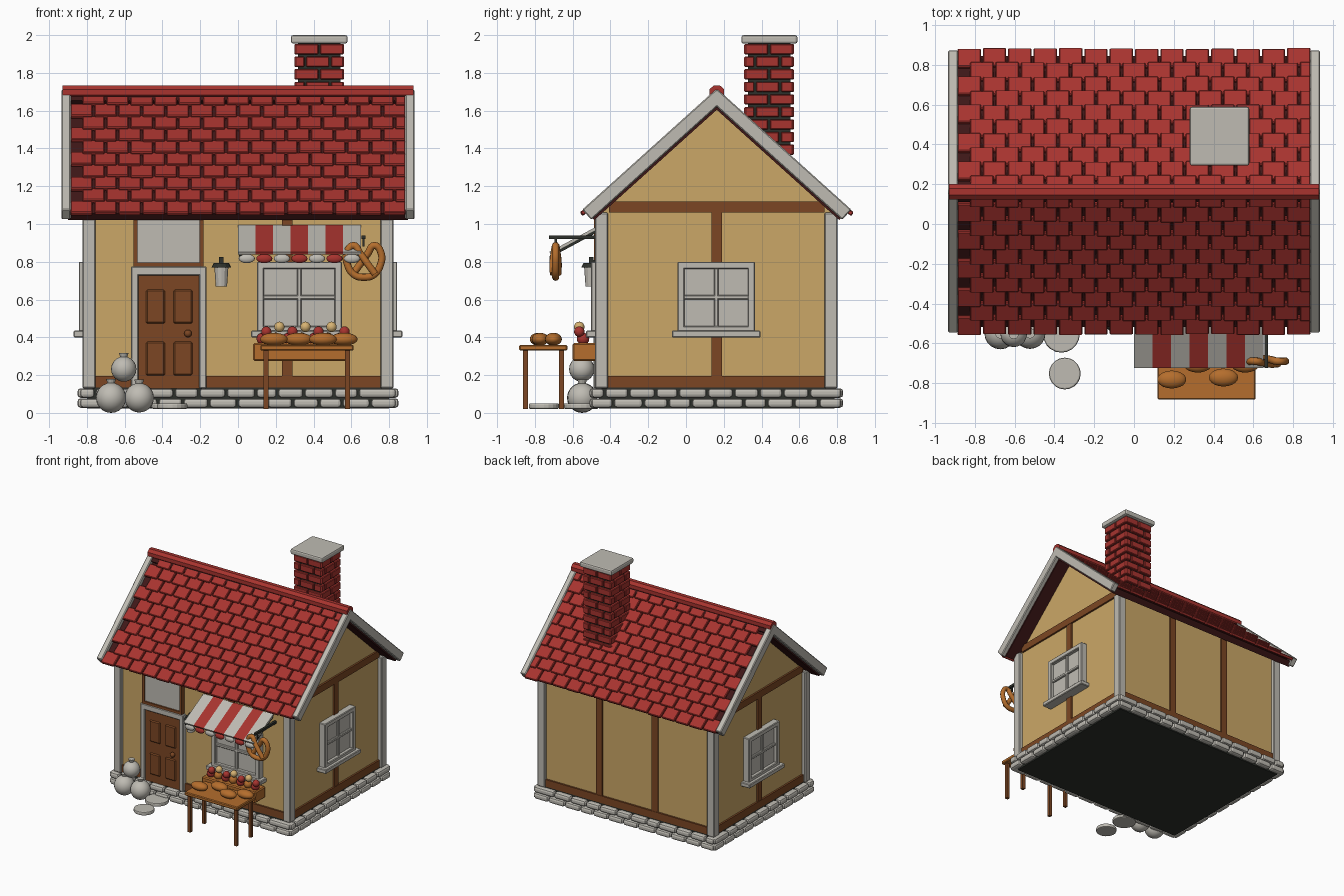
import bpy, bmesh, math, random
from mathutils import Matrix, Vector

if "Cube" in bpy.data.objects:
    bpy.data.objects.remove(bpy.data.objects["Cube"])
random.seed(4)
T, R = Matrix.Translation, Matrix.Rotation

def mat(name, r, g, b):
    m = bpy.data.materials.new(name)
    m.diffuse_color = (r, g, b, 1)
    m.use_nodes = True
    m.node_tree.nodes["Principled BSDF"].inputs["Base Color"].default_value = m.diffuse_color
    return m
WHITE = mat("warm_white", .52, .50, .45)
RED = mat("brick_red", .39, .034, .028)
WALL = mat("plaster_tan", .60, .39, .135)
BROWN = mat("timber_brown", .20, .062, .017)
ORANGE = mat("baked_orange", .46, .155, .026)
CREAM = mat("pale_cream", .68, .45, .17)
DARK = mat("dark_mortar", .026, .03, .024)
MAROON = mat("dark_maroon", .05, .009, .009)

def finish(name, bm, mats, bevel=0, segs=1, smooth=False):
    bmesh.ops.recalc_face_normals(bm, faces=bm.faces[:])
    me = bpy.data.meshes.new(name)
    bm.to_mesh(me)
    bm.free()
    for m in (mats if isinstance(mats, list) else [mats]):
        me.materials.append(m)
    if smooth:
        me.shade_smooth()
    ob = bpy.data.objects.new(name, me)
    bpy.context.collection.objects.link(ob)
    if bevel:
        b = ob.modifiers.new("bevel", 'BEVEL')
        b.width, b.segments = bevel, segs
    return ob

def span(x0, x1, y0, y1, z0, z1):
    """Matrix that turns a unit cube into the given extents."""
    return T(((x0+x1)/2, (y0+y1)/2, (z0+z1)/2)) @ Matrix.Diagonal((x1-x0, y1-y0, z1-z0, 1))

def boxes(name, mtx, mats, bevel=0, segs=1, index=None):
    bm = bmesh.new()
    for i, m in enumerate(mtx):
        vs = bmesh.ops.create_cube(bm, size=1, matrix=m)["verts"]
        if index:
            for f in {f for v in vs for f in v.link_faces}:
                f.material_index = index(i)
    return finish(name, bm, mats, bevel, segs)

def balls(name, items, mats, index=None, u=20, v=12):
    """items: (centre, radii)"""
    bm = bmesh.new()
    for i, (c, r) in enumerate(items):
        vs = bmesh.ops.create_uvsphere(bm, u_segments=u, v_segments=v, radius=1,
                                       matrix=T(c) @ Matrix.Diagonal((*r, 1)))["verts"]
        if index:
            for f in {f for q in vs for f in q.link_faces}:
                f.material_index = index(i)
    return finish(name, bm, mats, smooth=True)

def prism(name, profile, x0, x1, m):
    """(y, z) profile extruded along x."""
    bm = bmesh.new()
    f = bm.faces.new([bm.verts.new((x0, y, z)) for y, z in profile])
    ext = bmesh.ops.extrude_face_region(bm, geom=[f])["geom"]
    bmesh.ops.translate(bm, vec=(x1-x0, 0, 0), verts=[g for g in ext if isinstance(g, bmesh.types.BMVert)])
    return finish(name, bm, m)

def disc(name, c, r1, r2, h, m, sides=16, bevel=0):
    bm = bmesh.new()
    bmesh.ops.create_cone(bm, cap_ends=True, segments=sides, radius1=r1, radius2=r2, depth=h, matrix=T(c))
    return finish(name, bm, m, bevel, 2)

YC = .163                       # ridge line
X1, YF, YB = .79, -.45, .775    # wall planes

# --- foundation: dark core and two courses of rounded stones
boxes("foundation_core", [span(-.8, .8, -.46, .785, .022, .135)], DARK)
stones = []
def course(length, place, shift):
    n = round(length / .135)
    w = length / n
    cuts = [0] + [(i + shift + random.uniform(-.12, .12)) * w for i in range(1, n)] + [length]
    for a, b in zip(cuts, cuts[1:]):
        stones.append(place(a + .004, b - .004))
for z, sh in ((.027, 0), (.08, -.4)):
    for y in (-.485, .805):
        course(1.68, lambda a, b: span(a-.84, b-.84, y-.027, y+.027, z, z+.05), sh)
    for x in (-.823, .823):
        course(1.33, lambda a, b: span(x-.027, x+.027, a-.505, b-.505, z, z+.05), sh)
boxes("foundation_stones", stones, WHITE, .017, 2)

# --- walls, corner posts and timber frame
prism("walls", [(YF, .1), (YB, .1), (YB, 1.07), (YC, 1.625), (YF, 1.07)], -X1, X1, WALL)
boxes("corner_posts", [span(min(a, b), max(a, b), y, y+.07, .13, 1.06)
      for a, b in ((-.755, -.823), (.755, .823)) for y in (-.482, .733)], WHITE, .006)
timber = []
for y in (YF, YB):
    timber.append(span(-.77, .77, y-.015, y+.015, .135, .195))
    timber += [span(x-.028, x+.028, y-.012, y+.012, .19, 1.05) for x in (-.26, .26)]
for x in (-X1, X1):
    timber += [span(x-.015, x+.015, -.43, .75, .135, .195),
               span(x-.015, x+.015, YC-.57, YC+.57, 1.06, 1.118),
               span(x-.012, x+.012, YC-.028, YC+.028, .19, 1.07)]
boxes("timber_frame", timber, BROWN)

# --- roof: frames run down each slope (local x across, y down, z outward)
A = math.radians(42)
c, s = math.cos(A), math.sin(A)
def slope(g):
    return Matrix(((1, 0, 0, 0), (0, g*c, g*s, YC), (0, -s, c, 1.712), (0, 0, 0, 1)))
boxes("roof_deck", [slope(g) @ span(-.90, .90, 0, .945, -.08, -.032) for g in (-1, 1)], MAROON)
boxes("barge_boards", [slope(g) @ span(x-.025, x+.025, 0, .955, -.068, .004)
      for g in (-1, 1) for x in (-.91, .91)], WHITE, .006)
tiles, W, P = [], .1275, .0955
for g in (-1, 1):
    for row in range(10):
        x = -.8925 + (W/2 if row % 2 == 0 else 0)
        while x < .86:
            end = min(x + W, .8925)
            ds = random.uniform(-.004, .004)
            tiles.append(slope(g) @ T((0, (row+.5)*P + .01 + ds, -.017)) @ R(.13, 4, 'X')
                         @ span(x+.005, end-.005, -.055, .055, -.012, .012))
            x += W
boxes("roof_tiles", tiles, RED, .005)
prism("ridge_cap", [(YC + .042*math.cos(k*math.pi/4 + .39), 1.697 + .04*math.sin(k*math.pi/4 + .39))
      for k in range(8)], -.93, .93, RED)

# --- chimney: dark core, bonded bricks, cap
CX, CY, H = .43, .44, .132
boxes("chimney_core", [span(CX-.112, CX+.112, CY-.112, CY+.112, 1.25, 1.97)], DARK)
bricks = []
for row in range(10):
    z = 1.30 + row*.0665
    cuts = (0, .5, 1) if row % 2 else (0, .22, .72, 1)
    for k in range(4):
        for a, b in zip(cuts, cuts[1:]):
            bricks.append(T((CX, CY, z)) @ R(k*math.pi/2, 4, 'Z')
                          @ span((2*a-1)*H+.005, (2*b-1)*H-.005, -H, -.09, 0, .054))
boxes("chimney_bricks", bricks, RED, .005)
boxes("chimney_cap", [span(.28, .58, .293, .59, 1.955, 2.0)], WHITE, .012, 2)

# --- windows, built facing -y around the origin then placed
def window(name, place, w, z0=.41, z1=.80):
    h, zm = w/2, (z0+z1)/2
    boxes(name + "_glass", [place @ span(-h+.02, h-.02, -.025, .01, z0, z1-.02)], WHITE)
    boxes(name + "_frame", [place @ m for m in (
        span(-h, -h+.038, -.053, .01, z0, z1), span(h-.038, h, -.053, .01, z0, z1),
        span(-h, h, -.053, .01, z1-.038, z1), span(-h, h, -.053, .01, z0, z0+.05),
        span(-.012, .012, -.04, .01, z0, z1), span(-h, h, -.04, .01, zm-.005, zm+.019),
        span(-h-.03, h+.03, -.08, .01, z0-.01, z0+.025))], WHITE, .005)
window("front_window", T((.325, YF, 0)), .45)
window("right_window", T((X1, .16, 0)) @ R(math.pi/2, 4, 'Z'), .41)
window("left_window", T((-X1, .16, 0)) @ R(-math.pi/2, 4, 'Z'), .41)

# --- door with panels, frame, knob and the board above it
boxes("door_frame", [span(-.567, -.528, -.49, YF, .13, .775), span(-.206, -.167, -.49, YF, .13, .775),
                     span(-.567, -.167, -.49, YF, .727, .775)], WHITE, .005)
boxes("door", [span(-.53, -.205, -.474, YF, .13, .73)], BROWN)
boxes("door_panels", [span(x, x+.10, -.486, -.47, z, z+.18)
      for x in (-.487, -.342) for z in (.197, .472)], BROWN, .01)
balls("door_knob", [((-.265, -.492, .42), (.02, .02, .02))], BROWN)
boxes("sign_board", [span(-.535, -.195, -.475, YF, .79, 1.06)], WHITE)
boxes("sign_frame", [span(-.552, -.532, -.487, YF, .775, 1.06), span(-.203, -.183, -.487, YF, .775, 1.06),
                     span(-.552, -.183, -.487, YF, .775, .797)], BROWN)

# --- wall lantern
disc("lantern_glass", (-.088, -.502, .72), .03, .037, .10, WHITE, 12)
disc("lantern_cap", (-.088, -.502, .782), .052, .04, .025, DARK, 12)
boxes("lantern_bracket", [span(-.1, -.076, -.514, -.49, .79, .825),
                          span(-.096, -.08, -.51, YF, .795, .81)], DARK)

# --- striped awning with scalloped edge
tilt = math.atan2(.14, .26)
SW = .65 / 7
strip = lambda i: T(((i+.5)*SW, -.588, .917)) @ R(tilt, 4, 'X') @ span(-SW/2, SW/2, -.15, .15, -.007, .007)
boxes("awning_cloth", [strip(i) for i in range(7)], [WHITE, RED], index=lambda i: i % 2)
balls("awning_scallops", [(((i+.5)*SW, -.708, .817), (.043, .016, .024)) for i in range(7)],
      [WHITE, RED], index=lambda i: i % 2, u=16, v=8)
boxes("awning_rods", [T((x, -.585, .903)) @ R(tilt, 4, 'X') @ span(-.008, .008, -.145, .145, -.008, .008)
      for x in (.012, .638)], DARK)

# --- hanging pretzel on its bracket
boxes("pretzel_bracket", [span(.655, .675, -.725, YF, .92, .94), span(.659, .671, -.696, -.684, .88, .93)], DARK)
half = [(.058, -.012, -.072), (.02, -.014, -.02), (-.02, -.008, .035), (-.055, 0, .078),
        (-.09, 0, .04), (-.085, 0, -.03), (-.05, 0, -.078)]
path = half + [(0, 0, -.09)] + [(-x, -y, z) for x, y, z in reversed(half)]
cu = bpy.data.curves.new("pretzel", 'CURVE')
cu.dimensions, cu.bevel_depth, cu.bevel_resolution, cu.use_fill_caps = '3D', .019, 3, True
sp = cu.splines.new('BEZIER')
sp.bezier_points.add(len(path) - 1)
for bp, co in zip(sp.bezier_points, path):
    bp.co = co
    bp.handle_left_type = bp.handle_right_type = 'AUTO'
sp.resolution_u = 6
cu.materials.append(ORANGE)
pz = bpy.data.objects.new("pretzel", cu)
pz.location = (.667, -.69, .808)
bpy.context.collection.objects.link(pz)

# --- window box with red and cream buns
boxes("window_box", [span(.08, .58, -.60, -.46, .275, .37)], ORANGE, .008)
balls("box_buns", [((.15 + i*.069, -.565, .455 if i % 2 else .43), (.028,)*3) for i in range(7)],
      [RED, CREAM], index=lambda i: i % 2, u=14, v=8)
balls("box_back_buns", [((.13 + i*.069, -.545, .392), (.033,)*3) for i in range(7)],
      [RED, ORANGE], index=lambda i: i % 2, u=14, v=8)

# --- table with loaves
boxes("table_top", [span(.118, .612, -.883, -.628, .33, .36)], ORANGE, .006)
boxes("table_legs", [span(x-.013, x+.013, y-.013, y+.013, .02, .335)
      for x in (.148, .58) for y in (-.85, -.66)], BROWN)
balls("loaves", [((x, y, .39), (.073, .045, .034))
      for x, y in ((.19, -.782), (.45, -.772), (.32, -.702), (.56, -.702))], ORANGE)

# --- flour sacks and stepping stones
sacks = [(-.672, -.55, .08, .08), (-.523, -.55, .08, .078), (-.605, -.552, .232, .067)]
balls("flour_sacks", [((x, y, z), (r, r, r)) for x, y, z, r in sacks], WHITE)
for i, (x, y, z, r) in enumerate(sacks):
    disc(f"sack_neck_{i+1}", (x, y, z + r + .004), .016, .026, .03, WHITE, 12)
disc("stepping_stone_near", (-.348, -.752, .036), .08, .08, .03, WHITE, 20, .008)
disc("stepping_stone_far", (-.365, -.555, .036), .092, .092, .03, WHITE, 20, .008)
